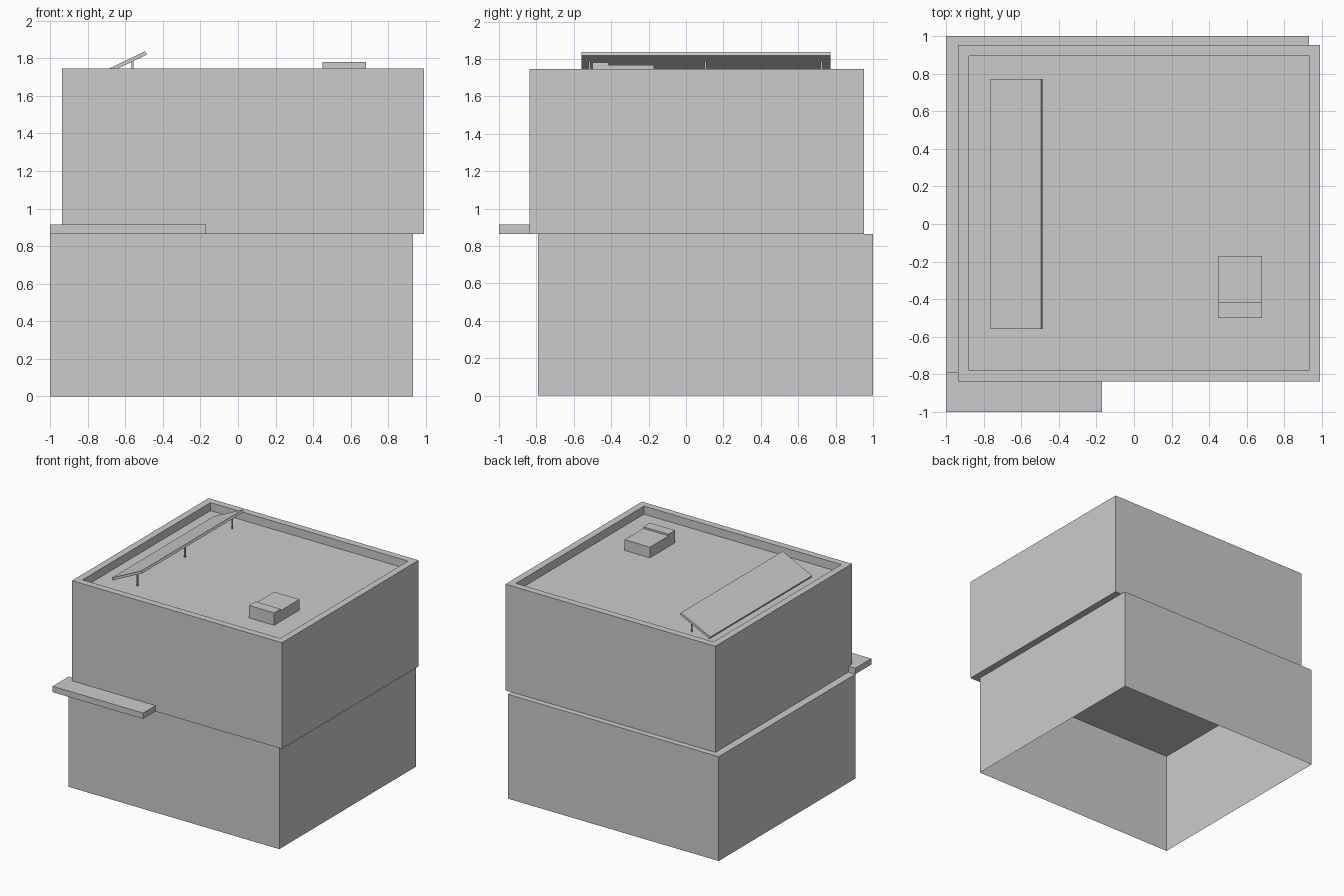
import bpy, bmesh
from math import atan2

if "Cube" in bpy.data.objects:
    bpy.data.objects.remove(bpy.data.objects["Cube"])


def make_object(name, bm):
    mesh = bpy.data.meshes.new(name)
    bm.to_mesh(mesh)
    bm.free()
    ob = bpy.data.objects.new(name, mesh)
    bpy.context.collection.objects.link(ob)
    return ob


def box_bm(x, y, z):
    bm = bmesh.new()
    bmesh.ops.create_cube(bm, size=1)
    for v in bm.verts:
        v.co = [r[0] if c < 0 else r[1] for c, r in zip(v.co, (x, y, z))]
    bm.normal_update()
    return bm


def face_towards(bm, sign):
    return max(bm.faces, key=lambda f: f.normal.z * sign)


def extrude_profile(name, axis, pts, lo, hi):
    """Extrude a 2D profile (other axis, z) along x or y."""
    bm = bmesh.new()
    rows = []
    for d in (lo, hi):
        rows.append([bm.verts.new((d, a, z) if axis == 'x' else (a, d, z)) for a, z in pts])
    n = len(pts)
    bm.faces.new(rows[0])
    bm.faces.new(rows[1])
    for i in range(n):
        j = (i + 1) % n
        bm.faces.new((rows[0][i], rows[0][j], rows[1][j], rows[1][i]))
    bmesh.ops.recalc_face_normals(bm, faces=bm.faces)
    return make_object(name, bm)


FLOOR, ROOF, ROOF_FLOOR = 0.865, 1.745, 1.678

# Lower storey: open underneath
bm = box_bm((-1.0, 0.932), (-0.79, 1.0), (0, FLOOR))
bmesh.ops.delete(bm, geom=[face_towards(bm, -1)], context='FACES_ONLY')
make_object("lower_storey", bm)

# Upper storey: shifted box with a sunken roof inside a parapet
bm = box_bm((-0.936, 0.99), (-0.838, 0.952), (FLOOR, ROOF))
top = face_towards(bm, 1)
bmesh.ops.inset_region(bm, faces=[top], thickness=0.081)
ext = bmesh.ops.extrude_face_region(bm, geom=[top])
bmesh.ops.delete(bm, geom=[top], context='FACES_ONLY')
for v in ext["geom"]:
    if isinstance(v, bmesh.types.BMVert):
        v.co.z = ROOF_FLOOR
bmesh.ops.recalc_face_normals(bm, faces=bm.faces)
make_object("upper_storey", bm)

# Entrance canopy slab
make_object("canopy", box_bm((-1.0, -0.17), (-1.0, -0.79), (FLOOR, 0.914)))
bpy.data.objects["canopy"].data.flip_normals()

# Roof hatch with a stepped top
extrude_profile("roof_hatch", 'x',
                [(-0.5, ROOF_FLOOR), (-0.17, ROOF_FLOOR), (-0.17, 1.767),
                 (-0.415, 1.767), (-0.415, 1.781), (-0.5, 1.781)], 0.45, 0.682)

# Tilted roof panel
extrude_profile("roof_panel", 'y',
                [(-0.765, 1.708), (-0.495, 1.837), (-0.486, 1.819), (-0.756, 1.690)],
                -0.56, 0.773)

# Panel posts
for i, y in enumerate((-0.515, 0.105, 0.725)):
    make_object(f"panel_post_{i + 1}",
                box_bm((-0.566, -0.556), (y - 0.005, y + 0.005), (ROOF_FLOOR, 1.787)))
